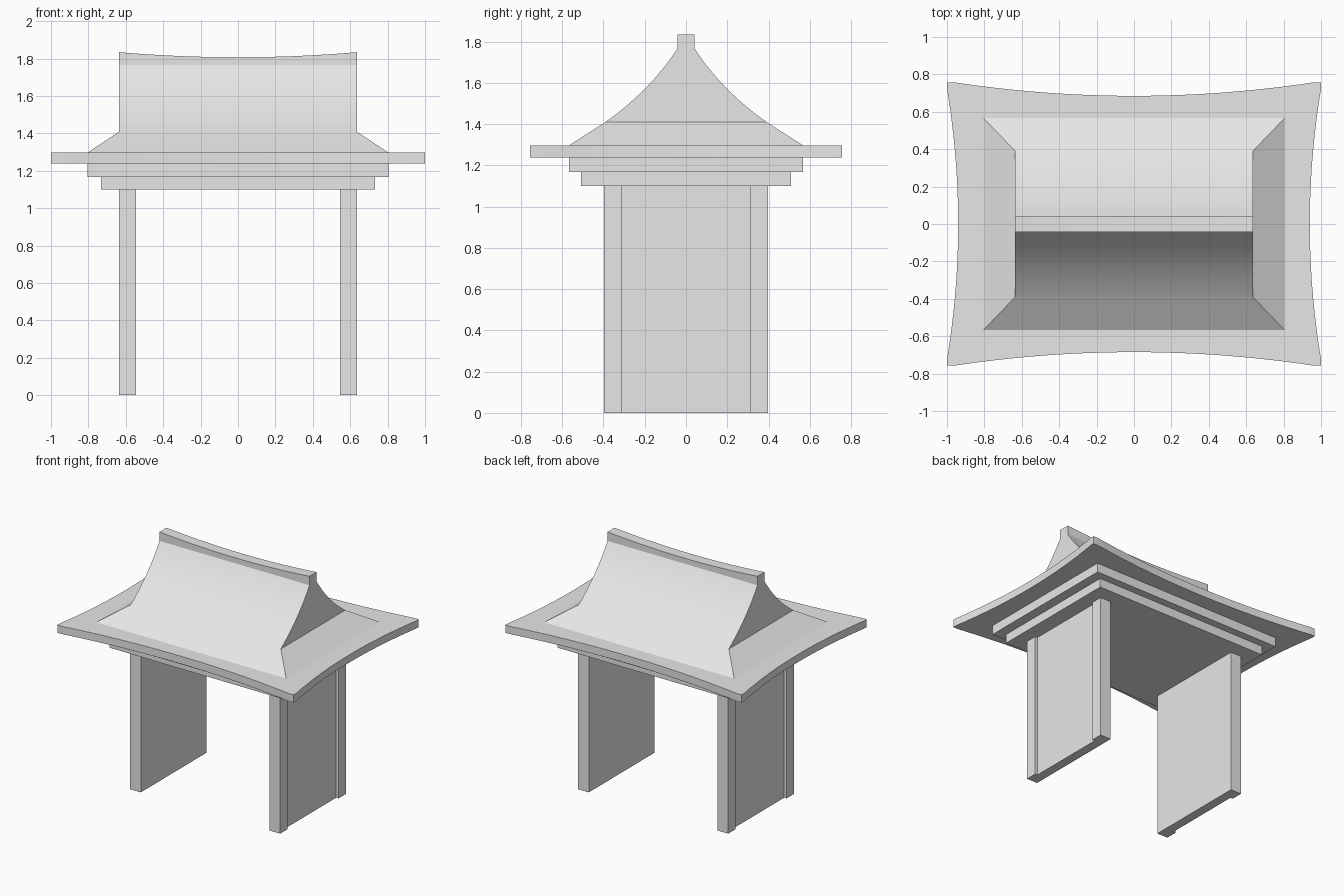
import bpy
import bmesh

if "Cube" in bpy.data.objects:
    bpy.data.objects.remove(bpy.data.objects["Cube"], do_unlink=True)

# One plain material
grey = bpy.data.materials.new("light_grey")
grey.use_nodes = True
grey.diffuse_color = (0.8, 0.8, 0.8, 1)
grey.node_tree.nodes["Principled BSDF"].inputs["Base Color"].default_value = (0.8, 0.8, 0.8, 1)


def loft(name, rings):
    """Skin a stack of matching closed rings and cap both ends."""
    bm = bmesh.new()
    loops = [[bm.verts.new(p) for p in ring] for ring in rings]
    n = len(loops[0])
    for a, b in zip(loops, loops[1:]):
        for i in range(n):
            j = (i + 1) % n
            bm.faces.new((a[i], a[j], b[j], b[i]))
    bm.faces.new(loops[0][::-1])
    bm.faces.new(loops[-1])
    bmesh.ops.recalc_face_normals(bm, faces=bm.faces)
    mesh = bpy.data.meshes.new(name)
    bm.to_mesh(mesh)
    bm.free()
    mesh.materials.append(grey)
    obj = bpy.data.objects.new(name, mesh)
    bpy.context.collection.objects.link(obj)
    return obj


def rect(hx, hy, z, cx=0, cy=0):
    return [(cx + sx * hx, cy + sy * hy, z)
            for sx, sy in ((-1, -1), (1, -1), (1, 1), (-1, 1))]


def block(name, hx, hy, z0, z1, cx=0, cy=0):
    return loft(name, [rect(hx, hy, z0, cx, cy), rect(hx, hy, z1, cx, cy)])


def smooth(obj):
    bpy.ops.object.select_all(action="DESELECT")
    obj.select_set(True)
    bpy.context.view_layer.objects.active = obj
    bpy.ops.object.shade_smooth_by_angle()


# Side walls: corner posts with a panel recessed on the outer face
WALL_TOP = 1.10
for side, sx in (("left", 1), ("right", -1)):
    block(f"{side}_wall_panel", 0.035, 0.31, 0, WALL_TOP, sx * 0.58)
    for end, sy in (("front", -1), ("back", 1)):
        block(f"{side}_{end}_post", 0.045, 0.044, 0, WALL_TOP, sx * 0.59, sy * 0.353)

# Stepped slabs under the eaves
block("lower_step", 0.732, 0.508, 1.10, 1.168)
block("upper_step", 0.805, 0.566, 1.168, 1.238)

# Eave slab with inward-curving edges and blunt corners
STEPS = 24
front_edge, side_edge = [], []
for i in range(STEPS + 1):
    t = 2 * i / STEPS - 1
    front_edge.append((0.96 * t, -(0.685 + 0.072 * t * t)))
    side_edge.append((0.94 + 0.06 * t * t, 0.725 * t))
half = front_edge + [(1, -0.757)] + side_edge + [(1, 0.757)]
outline = half + [(-x, -y) for x, y in half]
eave = loft("eave_slab", [[(x, y, z) for x, y in outline] for z in (1.238, 1.297)])
smooth(eave)

# Roof: hipped skirt below, curved gable above
p0, p1, p2 = (0.39, 1.41), (0.178, 1.559), (0.042, 1.765)
rings = [rect(0.805, 0.566, 1.297)]
for i in range(17):
    t = i / 16
    y, z = ((1 - t) ** 2 * a + 2 * t * (1 - t) * b + t * t * c
            for a, b, c in zip(p0, p1, p2))
    rings.append(rect(0.635, y, z))
smooth(loft("curved_roof", rings))

# Ridge beam with a sagging top
rings = []
for i in range(STEPS + 1):
    t = 2 * i / STEPS - 1
    x, top = 0.635 * t, 1.807 + 0.027 * t * t
    rings.append([(x, -0.042, 1.765), (x, 0.042, 1.765), (x, 0.042, top), (x, -0.042, top)])
smooth(loft("ridge_beam", rings))
